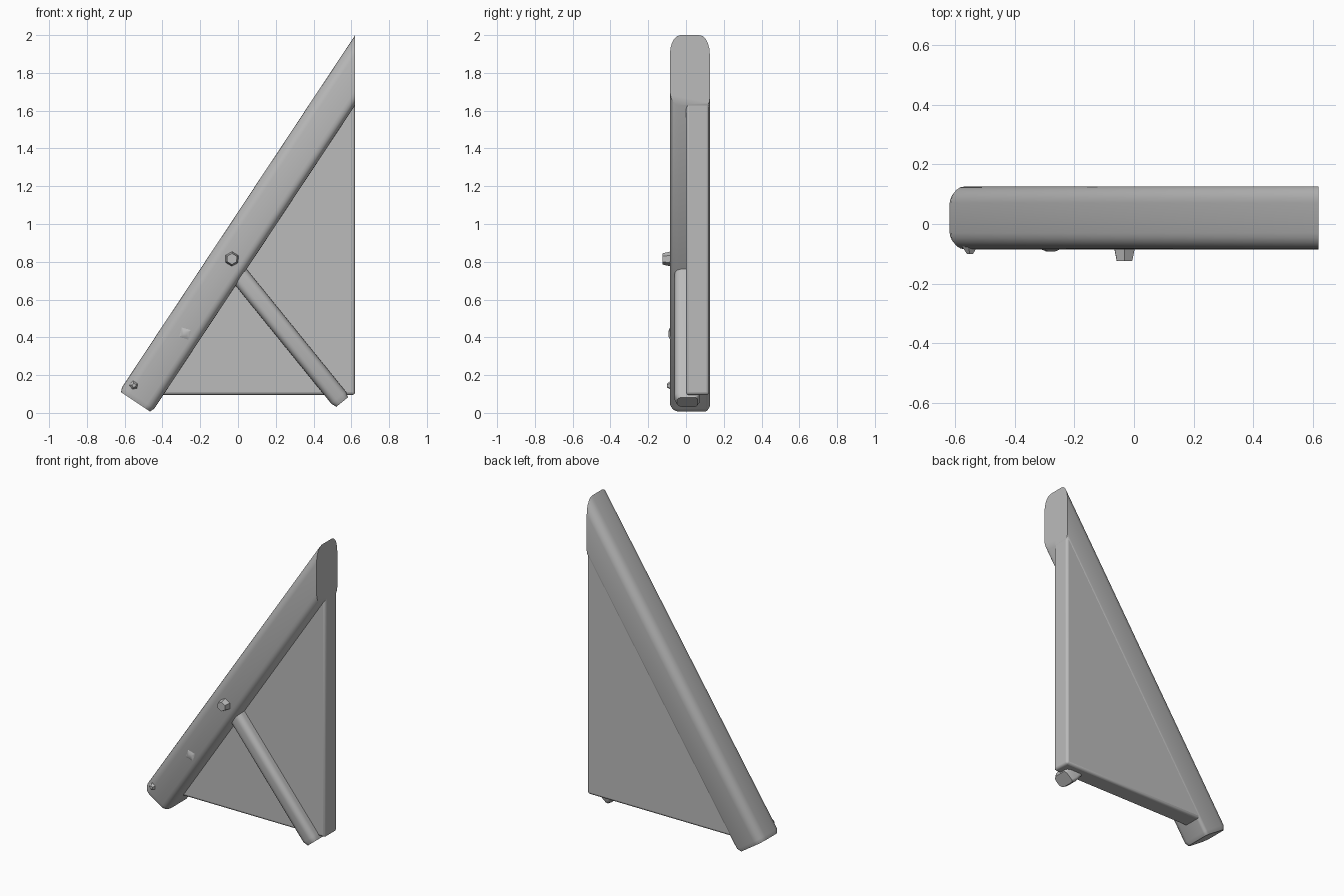
import bpy, bmesh, math
from mathutils import Vector

cube = bpy.data.objects.get("Cube")
if cube:
    bpy.data.objects.remove(cube, do_unlink=True)

grey = bpy.data.materials.new("stone_grey")
grey.use_nodes = True
colour = (0.5, 0.5, 0.5, 1)
grey.diffuse_color = colour
bsdf = next(n for n in grey.node_tree.nodes if n.type == "BSDF_PRINCIPLED")
bsdf.inputs["Base Color"].default_value = colour
bsdf.inputs["Roughness"].default_value = 0.8


def loft(name, rings, bevel=0, angle=50):
    """Skin a list of rings, cap both ends, optionally round the edges."""
    bm = bmesh.new()
    loops = [[bm.verts.new(p) for p in ring] for ring in rings]
    n = len(loops[0])
    for a, b in zip(loops, loops[1:]):
        for i in range(n):
            j = (i + 1) % n
            bm.faces.new((a[i], a[j], b[j], b[i]))
    bm.faces.new(loops[0])
    bm.faces.new(loops[-1])
    bmesh.ops.recalc_face_normals(bm, faces=bm.faces)
    mesh = bpy.data.meshes.new(name)
    bm.to_mesh(mesh)
    bm.free()
    mesh.materials.append(grey)
    obj = bpy.data.objects.new(name, mesh)
    bpy.context.collection.objects.link(obj)
    if bevel:
        mod = obj.modifiers.new("rounding", "BEVEL")
        mod.width, mod.segments = bevel, 3
    bpy.ops.object.select_all(action="DESELECT")
    obj.select_set(True)
    bpy.context.view_layer.objects.active = obj
    bpy.ops.object.shade_smooth_by_angle(angle=math.radians(angle))
    return obj


def rounded_box(u0, u1, y0, y1, radii, steps=5):
    """Cross-section with a separate radius for each corner."""
    corners = [(u0, y0, 1, 1), (u1, y0, -1, 1), (u1, y1, -1, -1), (u0, y1, 1, -1)]
    points = []
    for k, ((u, y, su, sy), r) in enumerate(zip(corners, radii)):
        for i in range(steps + 1):
            a = math.radians(180 + 90 * k + 90 * i / steps)
            points.append((u + su * r + r * math.cos(a), y + sy * r + r * math.sin(a)))
    return points


RIGHT = 0.62

# Slanted beam: square foot, upper end cut flush with the upright edge
along = Vector((1.245, 0, 1.88)).normalized()
across = Vector((along.z, 0, -along.x))
foot = Vector((-0.628, 0, 0.115))
section = rounded_box(0, 0.205, -0.085, 0.126, (0.055, 0.045, 0.02, 0.055))


def beam_ring(shift, scale):
    return [foot + along * shift + across * (0.102 + (u - 0.102) * scale)
            + Vector((0, 0.02 + (y - 0.02) * scale, 0)) for u, y in section]


start = beam_ring(0.025, 1)
end = [p + along * ((RIGHT - p.x) / along.x) for p in start]
loft("slanted_beam", [beam_ring(0, 0.9), start, end])

# Back panel filling the space under the beam
outline = [(-0.43, 0.095), (RIGHT, 0.095), (RIGHT, 1.82), (-0.47, 0.19)]
loft("back_panel", [[(x, y, z) for x, z in outline] for y in (0, 0.123)], 0.015)

# Diagonal brace from the middle of the beam to the lower corner
top, low = Vector((-0.01, 0, 0.75)), Vector((0.545, 0, 0.065))
axis = (low - top).normalized()
side = Vector((-axis.z, 0, axis.x))
brace = rounded_box(-0.05, 0.05, -0.06, 0.075, (0.035, 0.035, 0.02, 0.02))


def brace_ring(centre, scale):
    return [centre + side * u * scale + Vector((0, y * scale, 0)) for u, y in brace]


loft("diagonal_brace", [brace_ring(top, 1), brace_ring(low - axis * 0.02, 1),
                        brace_ring(low + axis * 0.01, 0.8)])


# Small knobs and chips on the face of the beam
def knob(name, x, z, front, back, size, tip, sides):
    def ring(y, r):
        return [(x + r * math.cos(math.tau * i / sides + 0.5), y,
                 z + r * math.sin(math.tau * i / sides + 0.5)) for i in range(sides)]
    loft(name, [ring(back, size), ring(front, size * tip)], angle=35)


knob("beam_knob", -0.032, 0.815, -0.125, -0.07, 0.042, 0.7, 6)
knob("beam_chip", -0.28, 0.42, -0.093, -0.08, 0.05, 0.3, 4)
knob("foot_chip", -0.55, 0.145, -0.1, -0.075, 0.028, 0.4, 5)
